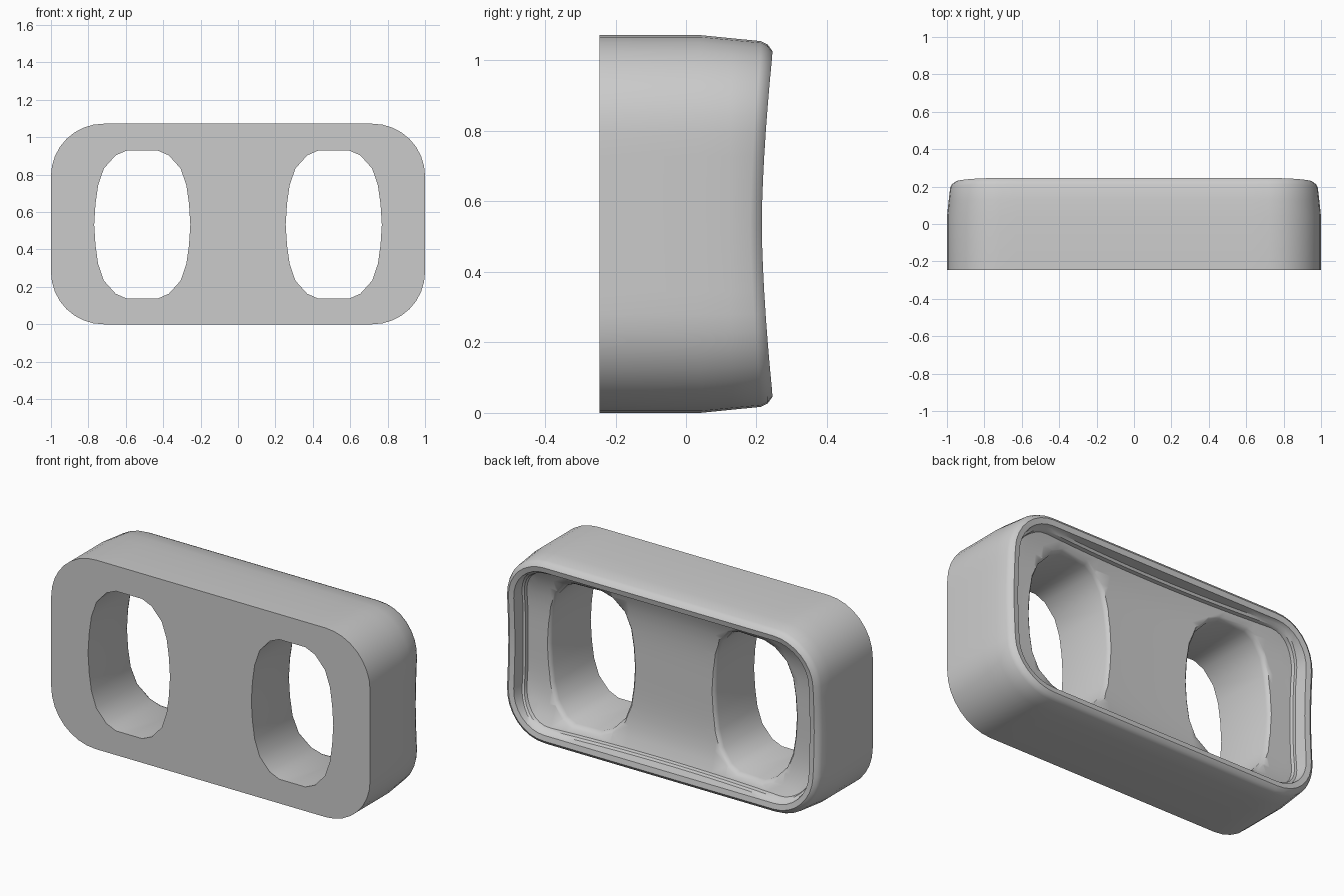
import bpy, bmesh, math

if "Cube" in bpy.data.objects:
    bpy.data.objects.remove(bpy.data.objects["Cube"])

HX, HZ, CZ, R = 1.0, 0.536, 0.536, 0.28


def outline(inset):
    """Rounded rectangle (x, z), symmetric about its horizontal mid line."""
    r, hx, hz = R - inset, HX - inset, HZ - inset
    quarter = [(hx, (hz - r) * i / 4) for i in range(4)]
    for i in range(9):
        a = math.pi / 2 * i / 8
        quarter.append((hx - r + r * math.cos(a), hz - r + r * math.sin(a)))
    quarter += [((hx - r) * i / 8, hz) for i in range(7, 0, -1)]
    upper = quarter + [(0, hz)] + [(-x, z) for x, z in reversed(quarter)]
    lower = [(x, -z) for x, z in reversed(upper[1:-1])]
    return upper + lower, len(upper)


def floor_y(x, z):
    """Dished recess floor, deepest in the middle (z from the mid line)."""
    u, w = (x / 0.9) ** 2, (z / 0.44) ** 4
    return 0.108 + 0.018 * u + 0.05 * w + 0.03 * u * w


def rim_dip(z):
    return 0.03 * max(0, 1 - (abs(z) / 0.48) ** 1.6)


def bridge(bm, a, b):
    n = len(a)
    for i in range(n):
        j = (i + 1) % n
        bm.faces.new((a[i], a[j], b[j], b[i]))


def finish(bm, name):
    bmesh.ops.recalc_face_normals(bm, faces=bm.faces[:])
    mesh = bpy.data.meshes.new(name)
    bm.to_mesh(mesh)
    bm.free()
    obj = bpy.data.objects.new(name, mesh)
    bpy.context.collection.objects.link(obj)
    return obj


# Housing: flat front, tapered sides, wavy rounded rim, stepped recess
bm = bmesh.new()
profile = [  # inset, y, rim dip factor; y None = offset from the floor
    (0, -0.245, 0), (0, 0.04, 0), (0.009, 0.13, 0.3), (0.017, 0.212, 1),
    (0.027, 0.232, 1), (0.045, 0.245, 1), (0.075, 0.241, 1),
    (0.082, None, 0.02), (0.094, None, 0.018), (0.098, None, 0)]
rings = []
for inset, y, k in profile:
    pts, upper_count = outline(inset)
    rings.append([bm.verts.new((x, floor_y(x, z) + k if y is None else y - k * rim_dip(z), z + CZ))
                  for x, z in pts])
for a, b in zip(rings, rings[1:]):
    bridge(bm, a, b)
bm.faces.new(rings[0])
# Dished floor: strips joining upper and lower outline points, cut into rows
ring, n = rings[-1], len(rings[-1])
floor = []
for i in range(upper_count - 1):
    quad = []
    for v in (ring[i], ring[i + 1], ring[-(i + 1) % n], ring[-i % n]):
        if v not in quad:
            quad.append(v)
    floor.append(bm.faces.new(quad))
for k in range(-7, 8):
    geom = set(floor)
    for f in floor:
        geom.update(f.edges)
        geom.update(f.verts)
    result = bmesh.ops.bisect_plane(bm, geom=list(geom), dist=1e-5,
                                    plane_co=(0, 0, CZ + k * 0.055), plane_no=(0, 0, 1))
    floor = [g for g in result["geom"] if isinstance(g, bmesh.types.BMFace)]
for v in {v for f in floor for v in f.verts}:
    v.co.y = floor_y(v.co.x, v.co.z - CZ)
housing = finish(bm, "housing")

# Eye openings: faceted ovals with a softened back edge
QUARTER = [(0.257, 0), (0.25, 0.11), (0.236, 0.21), (0.205, 0.3), (0.142, 0.37), (0.082, 0.396)]
half = QUARTER + [(-x, z) for x, z in reversed(QUARTER)]
OVAL = half + [(x, -z) for x, z in reversed(half[1:-1])]


def opening_cutter(side):
    bm = bmesh.new()
    cx = side * 0.512
    loops = []
    for grow, y in ((0, -0.4), (0, -0.024), (0.006, -0.009), (0.022, 0.006), (0.022, None)):
        loop = []
        for x, z in OVAL:
            px, pz = cx + x * (1 + grow / 0.257), z * (1 + grow / 0.395)
            py = y if y == -0.4 else 0.5 if y is None else floor_y(px, pz) + y
            loop.append(bm.verts.new((px, py, 0.533 + pz)))
        loops.append(loop)
    for a, b in zip(loops, loops[1:]):
        bridge(bm, a, b)
    bm.faces.new(loops[0])
    bm.faces.new(loops[-1])
    cutter = finish(bm, "opening_cutter")
    cutter.hide_render = True
    return cutter


bpy.context.view_layer.objects.active = housing
for side in (-1, 1):
    cutter = opening_cutter(side)
    mod = housing.modifiers.new("opening", 'BOOLEAN')
    mod.operation, mod.solver, mod.object = 'DIFFERENCE', 'EXACT', cutter
    bpy.ops.object.modifier_apply(modifier=mod.name)
    bpy.data.objects.remove(cutter)

housing.select_set(True)
bpy.ops.object.shade_smooth_by_angle(angle=math.radians(40))
